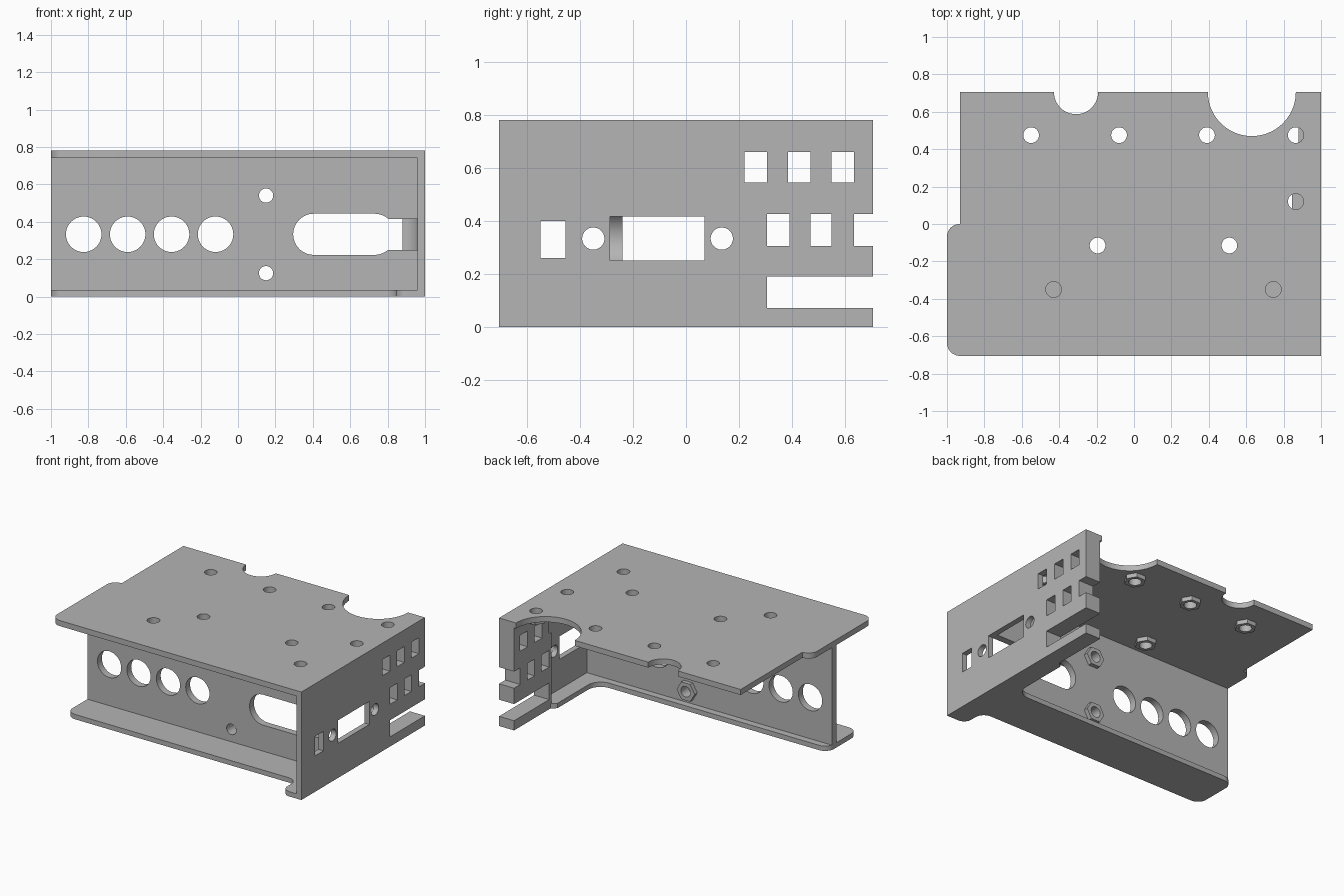
import bpy, bmesh
from math import sin, cos, tan, atan2, pi, radians
from mathutils import Vector

if "Cube" in bpy.data.objects:
    bpy.data.objects.remove(bpy.data.objects["Cube"])

grey = bpy.data.materials.new("plain grey")
grey.diffuse_color = (0.46, 0.46, 0.46, 1)
grey.use_nodes = True
grey.node_tree.nodes["Principled BSDF"].inputs["Base Color"].default_value = grey.diffuse_color


def arc(cx, cy, r, a0, a1, n=24):
    return [(cx + r * cos(radians(a0 + (a1 - a0) * i / n)),
             cy + r * sin(radians(a0 + (a1 - a0) * i / n))) for i in range(n + 1)]


def ring(cx, cy, r, n=40):
    return arc(cx, cy, r, 0, 360, n)[:-1]


def rect(x0, x1, y0, y1):
    return [(x0, y0), (x1, y0), (x1, y1), (x0, y1)]


def rounded(corners, n=10):
    """Outline from (x, y, radius) corners; a radius rounds the corner."""
    out = []
    for i, (x, y, r) in enumerate(corners):
        p = Vector((x, y))
        if r == 0:
            out.append((x, y))
            continue
        a = (Vector(corners[i - 1][:2]) - p).normalized()
        b = (Vector(corners[(i + 1) % len(corners)][:2]) - p).normalized()
        half = a.angle(b) / 2
        c = p + (a + b).normalized() * r / sin(half)
        v0, v1 = p + a * r / tan(half) - c, p + b * r / tan(half) - c
        a0 = atan2(v0.y, v0.x)
        d = (atan2(v1.y, v1.x) - a0 + pi) % (2 * pi) - pi
        out += [(c.x + r * cos(a0 + d * k / n), c.y + r * sin(a0 + d * k / n)) for k in range(n + 1)]
    return out


def plate(name, loops, axis, lo, hi):
    """Fill outline and holes, then extrude along an axis from lo to hi."""
    place = {'z': lambda u, v, w: (u, v, w),
             'y': lambda u, v, w: (u, w, v),
             'x': lambda u, v, w: (w, u, v)}[axis]
    bm = bmesh.new()
    for loop in loops:
        vs = [bm.verts.new(place(u, v, lo)) for u, v in loop]
        for i, v in enumerate(vs):
            bm.edges.new((vs[i - 1], v))
    bmesh.ops.triangle_fill(bm, edges=bm.edges[:], use_beauty=True)
    res = bmesh.ops.extrude_face_region(bm, geom=bm.faces[:], use_keep_orig=True)
    moved = [g for g in res["geom"] if isinstance(g, bmesh.types.BMVert)]
    bmesh.ops.translate(bm, verts=moved, vec=place(0, 0, hi - lo))
    bmesh.ops.recalc_face_normals(bm, faces=bm.faces[:])
    me = bpy.data.meshes.new(name)
    bm.to_mesh(me)
    bm.free()
    me.materials.append(grey)
    ob = bpy.data.objects.new(name, me)
    bpy.context.collection.objects.link(ob)
    return ob


def smooth(ob):
    bpy.ops.object.select_all(action='DESELECT')
    ob.select_set(True)
    bpy.context.view_layer.objects.active = ob
    bpy.ops.object.shade_smooth_by_angle(angle=radians(30))


# Top plate with two round notches and screw holes
nut_holes = [(-.55, .475), (-.08, .475), (.39, .475), (.865, .475),
             (.865, .12), (-.195, -.115), (.51, -.115)]
plain_holes = [(-.43, -.35), (.745, -.35)]
left_edge = rounded([(-.93, .705, 0), (-.93, 0, 0), (-1, 0, .068),
                     (-1, -.705, .07), (1, -.705, 0), (1, .705, 0)])
top_outline = left_edge + arc(.63, .705, .235, 0, -180, 40) + arc(-.31, .705, .118, 0, -180)
smooth(plate("top_plate", [top_outline] + [ring(x, y, .042) for x, y in nut_holes + plain_holes],
             'z', .74, .78))

# Upright web with four round holes, an open slot and two screw holes
web_outline = ([(-1, .035), (.96, .035), (.96, .25)]
               + arc(.73, .333, .11, -49, -90, 8) + arc(.405, .333, .11, 270, 90)
               + arc(.73, .333, .11, 90, 49, 8) + [(.96, .416), (.96, .74), (-1, .74)])
web_screws = [(.15, .54), (.15, .125)]
smooth(plate("web", [web_outline] + [ring(x, .333, .095) for x in (-.825, -.59, -.355, -.12)]
             + [ring(x, z, .038) for x, z in web_screws], 'y', -.29, -.24))

# Bottom flange, widening into a tab beside the side wall
flange = rounded([(-1, -.53, .07), (.845, -.53, .07), (.845, -.705, .06), (.96, -.705, 0),
                  (.96, .29, 0), (.88, .29, 0), (.845, .26, 0), (.845, -.19, .1), (-1, -.19, .07)])
smooth(plate("bottom_flange", [flange], 'z', 0, .035))

# Side wall, thicker toward the back, with connector openings cut through
wall_profile = rounded([(1, -.705, 0), (1, .705, 0), (.88, .705, 0), (.88, .21, 0),
                        (.96, .21, 0), (.96, -.705, 0)])
wall_profile = ([(.96, -.705), (1, -.705), (1, .705), (.88, .705)]
                + arc(.88, .2, .08, 90, 0, 12))
wall = plate("side_wall", [wall_profile], 'z', 0, .74)
openings = [rect(y, y + .085, .545, .66) for y in (.22, .385, .55)]
openings += [rect(.305, .39, .305, .425), rect(.47, .55, .305, .425), rect(.635, .8, .305, .425),
             rect(.305, .8, .07, .19), rect(-.55, -.455, .26, .4), rect(-.287, .07, .25, .416),
             ring(-.35, .333, .042), ring(.135, .333, .042)]
cutters = [plate("opening_cutter", openings, 'x', .8, 1.1),
           plate("screw_cutter", [ring(.865, .475, .042)], 'z', .69, .8)]
for cutter in cutters:
    mod = wall.modifiers.new("cut", 'BOOLEAN')
    mod.operation, mod.solver, mod.object = 'DIFFERENCE', 'EXACT', cutter
    bpy.context.view_layer.objects.active = wall
    bpy.ops.object.modifier_apply(modifier=mod.name)
for cutter in cutters:
    bpy.data.objects.remove(cutter)
smooth(wall)

# Hex nuts under the top plate and behind the web
for x, y in nut_holes:
    smooth(plate("top_nut", [ring(x, y, .072, 6), ring(x, y, .042)], 'z', .71, .74))
for x, z in web_screws:
    smooth(plate("web_nut", [ring(x, z, .072, 6), ring(x, z, .038)], 'y', -.24, -.21))
